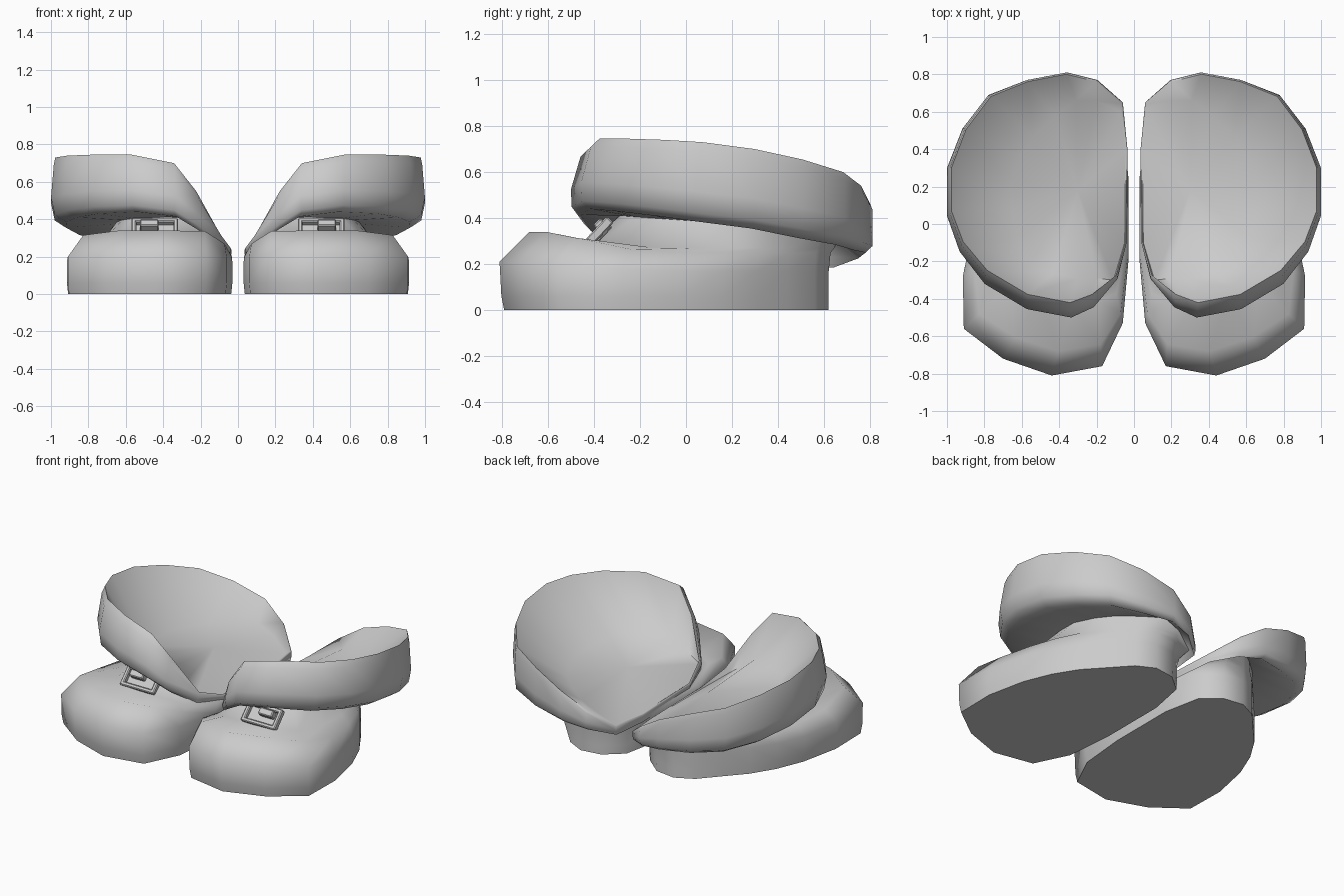
import bpy, bmesh
from math import radians
from mathutils import Matrix

if "Cube" in bpy.data.objects:
    bpy.data.objects.remove(bpy.data.objects["Cube"])

# Plan outlines share one point order: inner side, front, outer side, back
FOOT = [(.03, -.20), (.06, -.53), (.17, -.76), (.44, -.81), (.70, -.72), (.91, -.56),
        (.915, -.28), (.86, -.02), (.785, .16), (.69, .31), (.57, .44), (.46, .56),
        (.34, .62), (.2, .60), (.08, .5), (.03, .25)]
NECK = [(.05, -.1), (.11, -.3), (.2, -.29), (.3, -.29), (.43, -.265), (.56, -.22),
        (.62, -.08), (.65, .08), (.66, .22), (.61, .36), (.54, .47), (.42, .58),
        (.31, .66), (.2, .66), (.07, .6), (.045, .4)]
# Cuff rim: x, y, top height, lower edge height
RIM = [(.04, -.10, .25, .22), (.09, -.28, .32, .27), (.22, -.385, .55, .36),
       (.34, -.43, .70, .43), (.57, -.385, .745, .455), (.79, -.255, .745, .445),
       (.92, -.10, .74, .425), (.985, .07, .73, .40), (.985, .30, .70, .37),
       (.905, .51, .655, .33), (.77, .69, .60, .30), (.57, .77, .54, .275),
       (.36, .81, .46, .265), (.2, .77, .36, .24), (.06, .65, .25, .20),
       (.035, .40, .24, .20)]


def clamp(t):
    return max(0.0, min(1.0, t))


def mix(a, b, t):
    return a + (b - a) * t


def finish(bm, name, angle):
    bmesh.ops.recalc_face_normals(bm, faces=bm.faces)
    me = bpy.data.meshes.new(name)
    bm.to_mesh(me)
    bm.free()
    me.shade_smooth()
    me.set_sharp_from_angle(angle=radians(angle))
    ob = bpy.data.objects.new(name, me)
    bpy.context.collection.objects.link(ob)
    ob.modifiers.new("pair", 'MIRROR').use_mirror_merge = False
    return ob


def loft(name, rings, start=None, angle=45):
    bm = bmesh.new()
    vr = [[bm.verts.new(p) for p in r] for r in rings]
    n = len(vr[0])
    for a, b in zip(vr, vr[1:]):
        for i in range(n):
            j = (i + 1) % n
            bm.faces.new((a[i], a[j], b[j], b[i]))
    if start:
        c = bm.verts.new(start)
        for i in range(n):
            bm.faces.new((c, vr[0][i], vr[0][(i + 1) % n]))
    return finish(bm, name, angle)


def neck_z(x, y):
    return mix(.235, .40 - .07 * y, clamp((x - .05) / .25))


# Foot: flat sole, puffy toe, instep valley, then the ankle
neck = [(x, y, neck_z(x, y) - .01) for x, y in NECK]
base, low, wide, shoulder, valley = [], [], [], [], []
for (x, y), (nx, ny, nz) in zip(FOOT, neck):
    front = clamp((-y - .2) / .5)
    base.append((mix(x, .46, .015), y + .02 * front, 0))
    low.append((x, y + .008 * front, .06))
    wide.append((x, y, min(.17 + .04 * front, nz - .05)))
    s = mix(.2, .25, front)
    shoulder.append((mix(x, nx, s), mix(y, ny, s),
                     min(.25 + .09 * front, nz - (0 if front > .6 else .025))))
    v = mix(.6, .74, front)
    valley.append((mix(x, nx, v), mix(y, ny, v), min(.27 + .02 * front, nz - .01)))
loft("foot", [base, low, wide, shoulder, valley, neck], start=(.46, -.1, 0), angle=75)

# Flared cuff: inner floor, funnel wall, rim, outer band, underside
floor = [(x, y, neck_z(x, y) + .005) for x, y in NECK]
rim, upper, middle, lower, under = [], [], [], [], []
for (x, y, zt, zb), (nx, ny, nz) in zip(RIM, neck):
    lean = .07 * clamp((.3 - y) / .6) * clamp((x - .05) / .2)
    h = zt - zb
    out = -.03 * clamp((x - .05) / .3)
    rim.append((mix(x, .45, .015), mix(y, .2, .015), zt))
    upper.append((x, y - lean * .4, zt - h * .12))
    middle.append((mix(x, .5, out), y - lean, zt - h * .65))
    lower.append((mix(x, .45, .01), y - lean * .95, zt - h * .93))
    under.append((mix(x, nx, .2), mix(y - lean, ny, .2), zb - .015))
loft("cuff", [floor, rim, upper, middle, lower, under, neck], start=(.3, .18, .395), angle=75)


# Strap buckle on the instep
def buckle(name, boxes):
    place = Matrix.Translation((.445, -.375, .345)) @ Matrix.Rotation(radians(47), 4, 'X')
    bm = bmesh.new()
    for c, s in boxes:
        m = place @ Matrix.Translation(c) @ Matrix.Diagonal((*s, 1))
        bmesh.ops.create_cube(bm, size=1, matrix=m)
    bmesh.ops.bevel(bm, geom=bm.edges[:], offset=.006, segments=1, affect='EDGES')
    finish(bm, name, 30)


bars = [((0, s * .055, 0), (.25, .025, .04)) for s in (-1, 1)]
bars += [((s * .112, 0, 0), (.026, .13, .04)) for s in (-1, 1)]
buckle("buckle_frame", bars)
buckle("buckle_tongue", [((.03, .02, .012), (.10, .045, .05)), ((0, 0, -.02), (.22, .1, .02))])
